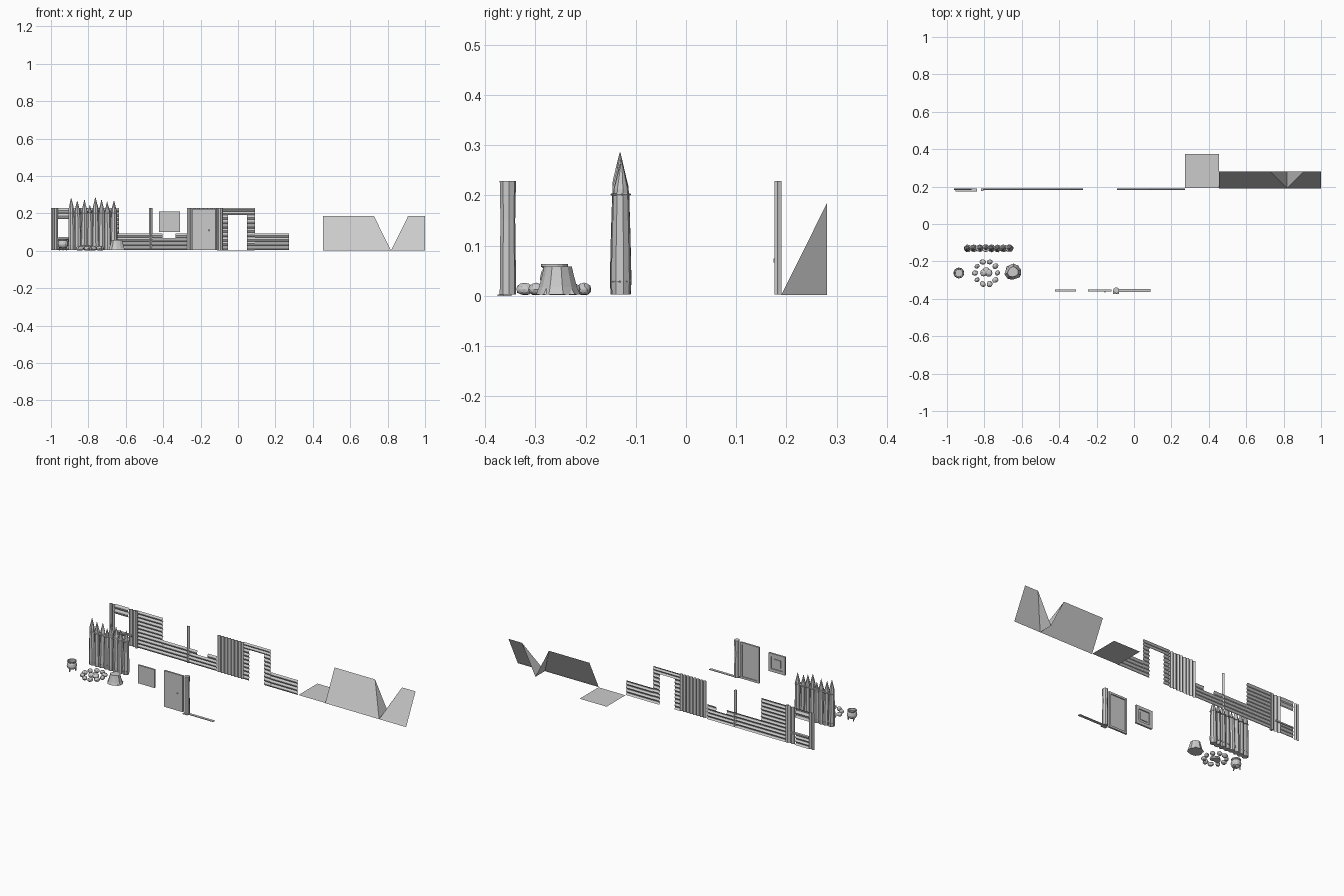
import bpy, bmesh, math, random
from mathutils import Vector

if "Cube" in bpy.data.objects:
    bpy.data.objects.remove(bpy.data.objects["Cube"])

random.seed(4)
M = 2 / 11          # width of one kit module
WALL_Y = 0.19
H = 0.229


def mesh_obj(name, verts, faces, smooth=False):
    me = bpy.data.meshes.new(name)
    me.from_pydata(verts, [], faces)
    ob = bpy.data.objects.new(name, me)
    bpy.context.collection.objects.link(ob)
    if smooth:
        for p in me.polygons:
            p.use_smooth = True
    return ob


def logs(name, x0, x1, z0, z1, n, vertical=False, depth=0.0085):
    """Half-round log panel: scalloped open profile extruded along x or z."""
    lo, hi = (x0, x1) if vertical else (z0, z1)
    seg, verts, faces = 4, [], []
    pitch = (hi - lo) / n
    for i in range(n * seg + 1):
        t = lo + pitch * i / seg
        y = WALL_Y - depth * math.sin(math.pi * (i % seg) / seg)
        if vertical:
            verts += [(t, y, z0), (t, y, z1)]
        else:
            verts += [(x1, y, t), (x0, y, t)]
        if i:
            k = 2 * i
            faces.append((k - 2, k, k + 1, k - 1))
    return mesh_obj(name, verts, faces)


def box(name, x0, x1, y0, y1, z0, z1):
    v = [(x, y, z) for x in (x0, x1) for y in (y0, y1) for z in (z0, z1)]
    f = [(0, 1, 3, 2), (4, 6, 7, 5), (0, 4, 5, 1), (2, 3, 7, 6), (0, 2, 6, 4), (1, 5, 7, 3)]
    return mesh_obj(name, v, f)


def lathe(name, cx, cy, profile, sides=8, wobble=0.0, lean=(0, 0)):
    """Turned form from (radius, z) pairs, capped at both ends."""
    verts, faces = [], []
    top = profile[-1][1] or 1
    ang = random.random()
    scale = [1 + random.uniform(-wobble, wobble) for _ in range(sides)]
    for r, z in profile:
        for i in range(sides):
            a = ang + math.tau * i / sides
            verts.append((cx + r * scale[i] * math.cos(a) + lean[0] * z / top,
                          cy + r * scale[i] * math.sin(a) + lean[1] * z / top, z))
    for k in range(len(profile) - 1):
        for i in range(sides):
            j = (i + 1) % sides
            faces.append((k * sides + i, k * sides + j, (k + 1) * sides + j, (k + 1) * sides + i))
    n = len(verts)
    faces += [tuple(range(sides - 1, -1, -1)), tuple(range(n - sides, n))]
    return mesh_obj(name, verts, faces)


def stone(name, x, y, z, rx, ry, rz):
    bm = bmesh.new()
    bmesh.ops.create_icosphere(bm, subdivisions=2, radius=1)
    a = random.random() * math.tau
    for v in bm.verts:
        p = v.co * random.uniform(0.93, 1.03)
        px, py = p.x * rx, p.y * ry
        v.co = Vector((x + px * math.cos(a) - py * math.sin(a),
                       y + px * math.sin(a) + py * math.cos(a), max(0.002, z + p.z * rz)))
    me = bpy.data.meshes.new(name)
    bm.to_mesh(me)
    bm.free()
    ob = bpy.data.objects.new(name, me)
    bpy.context.collection.objects.link(ob)


def mod(i):
    return -1 + M * i


# Window-opening wall with paired vertical posts
x = mod(0)
logs("window_post_left", x, x + 0.038, 0.003, H, 2, True)
logs("window_post_right", x + M - 0.05, x + M, 0.003, H, 2, True)
logs("window_wall_lower", x + 0.038, x + M - 0.05, 0.003, 0.07, 3)
logs("window_wall_lintel", x + 0.038, x + M - 0.05, 0.17, H, 2)
box("window_sill", x + 0.045, x + M - 0.02, 0.174, WALL_Y, 0.066, 0.074)

# Full horizontal log wall
logs("log_wall", mod(1), mod(2), 0.003, H, 10)
box("log_wall_post", mod(1), mod(1) + 0.014, 0.176, WALL_Y, 0.003, H)

# Low wall and thin upright
logs("low_wall", mod(2), mod(3), 0.003, 0.093, 4)
logs("corner_upright", -0.476, -0.457, 0.003, H, 1, True)

# Low wall notched for a window
x = mod(3)
logs("notched_wall_base", x, mod(4), 0.003, 0.0675, 3)
logs("notched_wall_left", x, -0.404, 0.0675, 0.093, 1)
logs("notched_wall_right", -0.334, mod(4), 0.0675, 0.093, 1)

# Vertical log wall
logs("upright_log_wall", mod(4), mod(5), 0.003, H, 8, True)

# Door-opening wall
logs("doorway_left", mod(5), -0.054, 0.003, 0.19, 8)
logs("doorway_right", 0.048, mod(6), 0.003, 0.19, 8)
logs("doorway_lintel", mod(5), mod(6), 0.19, H, 2)

# Last low wall
logs("low_wall_end", mod(6), mod(7), 0.003, 0.093, 4)

# Floor tile
mesh_obj("floor_tile", [(mod(7), 0.193, 0.002), (mod(8), 0.193, 0.002),
                        (mod(8), 0.375, 0.002), (mod(7), 0.375, 0.002)], [(0, 1, 2, 3)])


# Roof slopes: straight module plus two mirrored hip corners
def slope(name, xa, xb, ta, tb):
    ya, yb, zb, f = WALL_Y, 0.281, 0.185, 0.09
    rows = [(xa, xb, ya, 0.002),
            (xa + (ta - xa) * f, xb + (tb - xb) * f, ya + (yb - ya) * f, 0.017),
            (ta, tb, yb, zb)]
    v = [p for a, b, y, z in rows for p in ((a, y, z), (b, y, z))]
    mesh_obj(name, v, [(0, 1, 3, 2), (2, 3, 5, 4)])


slope("roof_straight", mod(8), mod(9), mod(8), mod(9))
slope("roof_hip_left", mod(9), mod(10), mod(9), mod(10) - M / 2)
slope("roof_hip_right", mod(10), mod(11), mod(10) + M / 2, mod(11))
for side, s in (("left", -1), ("right", 1)):
    c = mod(10)
    tri = [(c, WALL_Y, 0.002), (c, 0.281, 0.002), (c + s * M / 2, 0.281, 0.185)]
    mesh_obj("roof_hip_end_" + side, tri, [(0, 1, 2) if s < 0 else (0, 2, 1)])

# Palisade stakes and ropes
tips = [0.283, 0.267, 0.272, 0.26, 0.285, 0.272, 0.262, 0.268]
tips[3] = 0.245
for i, t in enumerate(tips):
    lathe(f"palisade_stake_{i}", -0.888 + i * 0.0318, -0.13 + random.uniform(-.002, .002),
          [(0.0185, 0.003), (0.02, 0.03), (0.018, 0.12), (0.0155, 0.2), (0.0145, t - 0.055),
           (0.001, t)], 8, 0.06, (random.uniform(-.005, .005), 0))
for z in (0.026, 0.2):
    for i in range(8):
        lathe(f"palisade_rope_{i}", -0.888 + i * 0.0318, -0.13,
              [(0.0195, z), (0.0205, z + 0.002), (0.0195, z + 0.004)], 8)

# Campfire ring and middle mound
for i in range(10):
    a = math.tau * i / 10
    s = random.uniform(0.014, 0.019)
    stone(f"fire_stone_{i}", -0.79 + 0.06 * math.cos(a), -0.262 + 0.062 * math.sin(a),
          0.013, s, s * 0.85, 0.013)
for i in range(3):
    stone(f"fire_mound_{i}", -0.79 + 0.012 * (i - 1), -0.26 + 0.008 * (i % 2), 0.01, 0.022, 0.02, 0.014)

# Cauldron with legs
lathe("cauldron", -0.936, -0.262,
      [(0.012, 0.012), (0.024, 0.02), (0.029, 0.034), (0.026, 0.048), (0.022, 0.054),
       (0.0265, 0.058), (0.0265, 0.063), (0.021, 0.063), (0.02, 0.05)], 14)
for i in range(3):
    a = math.tau * i / 3 + 0.5
    lathe(f"cauldron_leg_{i}", -0.936 + 0.021 * math.cos(a), -0.262 + 0.021 * math.sin(a),
          [(0.003, 0.002), (0.005, 0.022)], 6)

# Tree stump with flared roots
lathe("stump", -0.647, -0.256, [(0.044, 0.003), (0.038, 0.018), (0.032, 0.04), (0.028, 0.058)],
      10, 0.09)
for i in range(4):
    a = math.tau * i / 4 + 0.9
    lathe(f"stump_root_{i}", -0.647 + 0.034 * math.cos(a), -0.256 + 0.034 * math.sin(a),
          [(0.013, 0.003), (0.008, 0.022)], 6, 0, (-0.01 * math.cos(a), -0.01 * math.sin(a)))


# Framed panels used for the shutter and door
def framed(name, x0, x1, z0, z1, w):
    box(name + "_panel", x0, x1, -0.361, -0.356, z0, z1)
    for k, (a, b) in enumerate(((x0, x0 + w), (x1 - w, x1))):
        box(f"{name}_stile_{k}", a, b, -0.356, -0.35, z0, z1)
    for k, (a, b) in enumerate(((z0, z0 + w), (z1 - w, z1))):
        box(f"{name}_rail_{k}", x0 + w, x1 - w, -0.356, -0.35, a, b)


framed("shutter", -0.422, -0.31, 0.1, 0.211, 0.018)
box("shutter_centre", -0.39, -0.342, -0.356, -0.352, 0.132, 0.179)
framed("door", -0.246, -0.12, 0.004, 0.224, 0.012)
stone("door_knob", -0.155, -0.363, 0.11, 0.004, 0.004, 0.004)

# Loose pole and lying beam
lathe("pole", -0.095, -0.355, [(0.016, 0.003), (0.0155, 0.08), (0.0145, 0.15), (0.016, H)], 8, 0.04)
box("lying_beam", -0.08, 0.087, -0.364, -0.348, 0, 0.004)
box("pole_foot", -0.113, -0.08, -0.375, -0.355, 0, 0.003)
